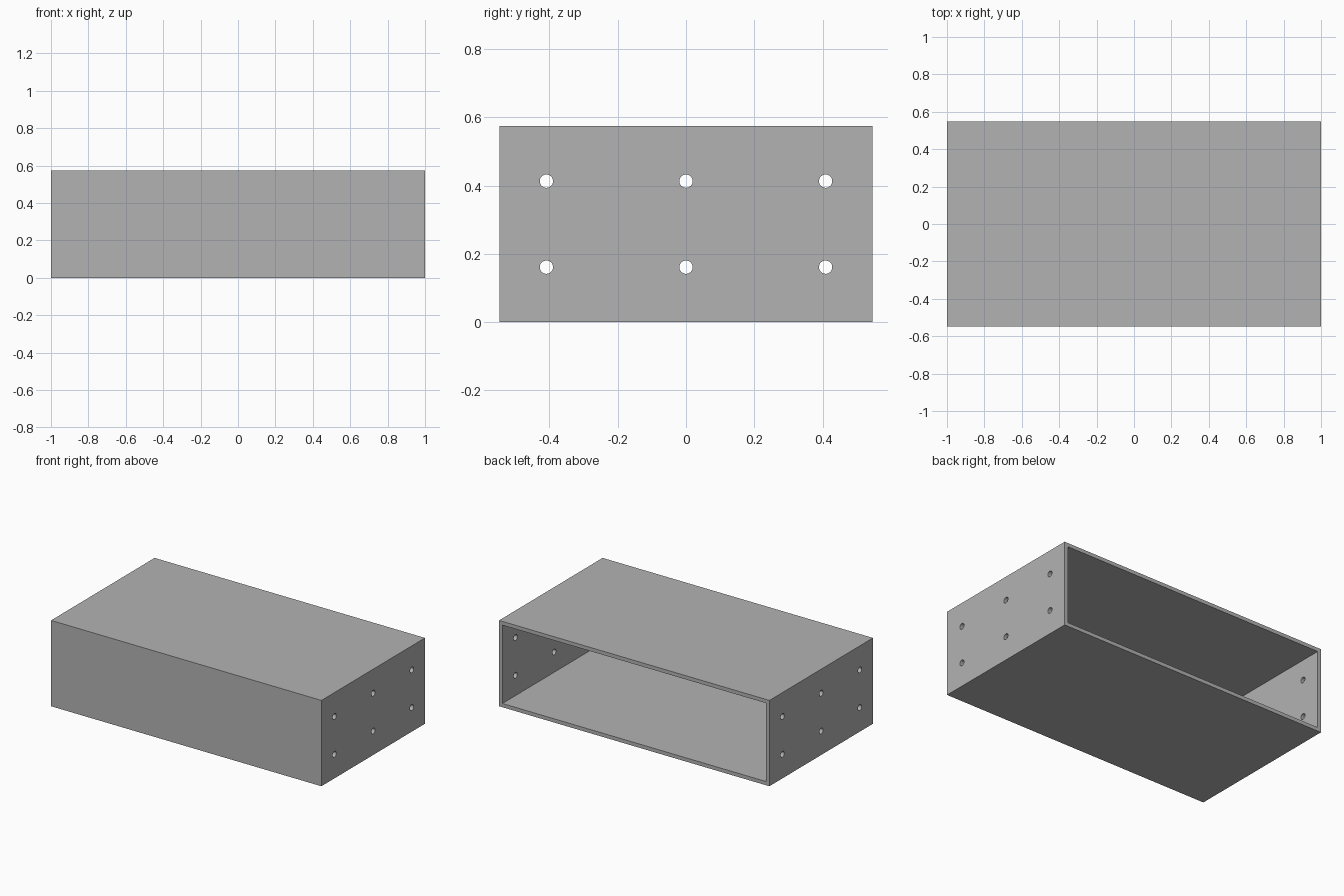
import bpy
import bmesh
from mathutils import Matrix, Vector

if "Cube" in bpy.data.objects:
    bpy.data.objects.remove(bpy.data.objects["Cube"], do_unlink=True)

LENGTH, DEPTH, HEIGHT, WALL = 2.0, 1.094, 0.574, 0.025
HOLE_RADIUS, HOLE_Y, HOLE_Z = 0.0195, 0.409, 0.126

grey = bpy.data.materials.new("plain grey")
grey.use_nodes = True
colour = (0.45, 0.45, 0.45, 1)
grey.diffuse_color = colour
grey.node_tree.nodes["Principled BSDF"].inputs["Base Color"].default_value = colour


def make_object(name, bm):
    mesh = bpy.data.meshes.new(name)
    bm.to_mesh(mesh)
    bm.free()
    mesh.materials.append(grey)
    obj = bpy.data.objects.new(name, mesh)
    bpy.context.collection.objects.link(obj)
    return obj


def box(name, size, centre):
    bm = bmesh.new()
    bmesh.ops.create_cube(bm, size=1, matrix=Matrix.Translation(centre) @ Matrix.Diagonal(Vector((*size, 1))))
    return make_object(name, bm)


def cut(target, cutter):
    cutter.hide_render = True
    mod = target.modifiers.new(cutter.name, "BOOLEAN")
    mod.operation = "DIFFERENCE"
    mod.solver = "EXACT"
    mod.object = cutter
    bpy.context.view_layer.objects.active = target
    bpy.ops.object.modifier_apply(modifier=mod.name)
    bpy.data.objects.remove(cutter, do_unlink=True)


# Outer case
case = box("open_case", (LENGTH, DEPTH, HEIGHT), (0, 0, HEIGHT / 2))

# Cavity, open at the back, leaving equal walls elsewhere
cavity = box("cavity_cutter", (LENGTH - 2 * WALL, DEPTH, HEIGHT - 2 * WALL), (0, WALL, HEIGHT / 2))
cut(case, cavity)

# Two rows of three round holes through both end walls
bm = bmesh.new()
for y in (-HOLE_Y, 0, HOLE_Y):
    for z in (-HOLE_Z, HOLE_Z):
        place = Matrix.Translation((0, y, HEIGHT / 2 + z)) @ Matrix.Rotation(1.5707963, 4, "Y")
        bmesh.ops.create_cone(bm, cap_ends=True, segments=32, radius1=HOLE_RADIUS,
                              radius2=HOLE_RADIUS, depth=LENGTH * 1.2, matrix=place)
cut(case, make_object("hole_cutter", bm))

# Smooth hole walls, crisp box edges
bpy.ops.object.select_all(action="DESELECT")
case.select_set(True)
bpy.context.view_layer.objects.active = case
bpy.ops.object.shade_smooth_by_angle()
